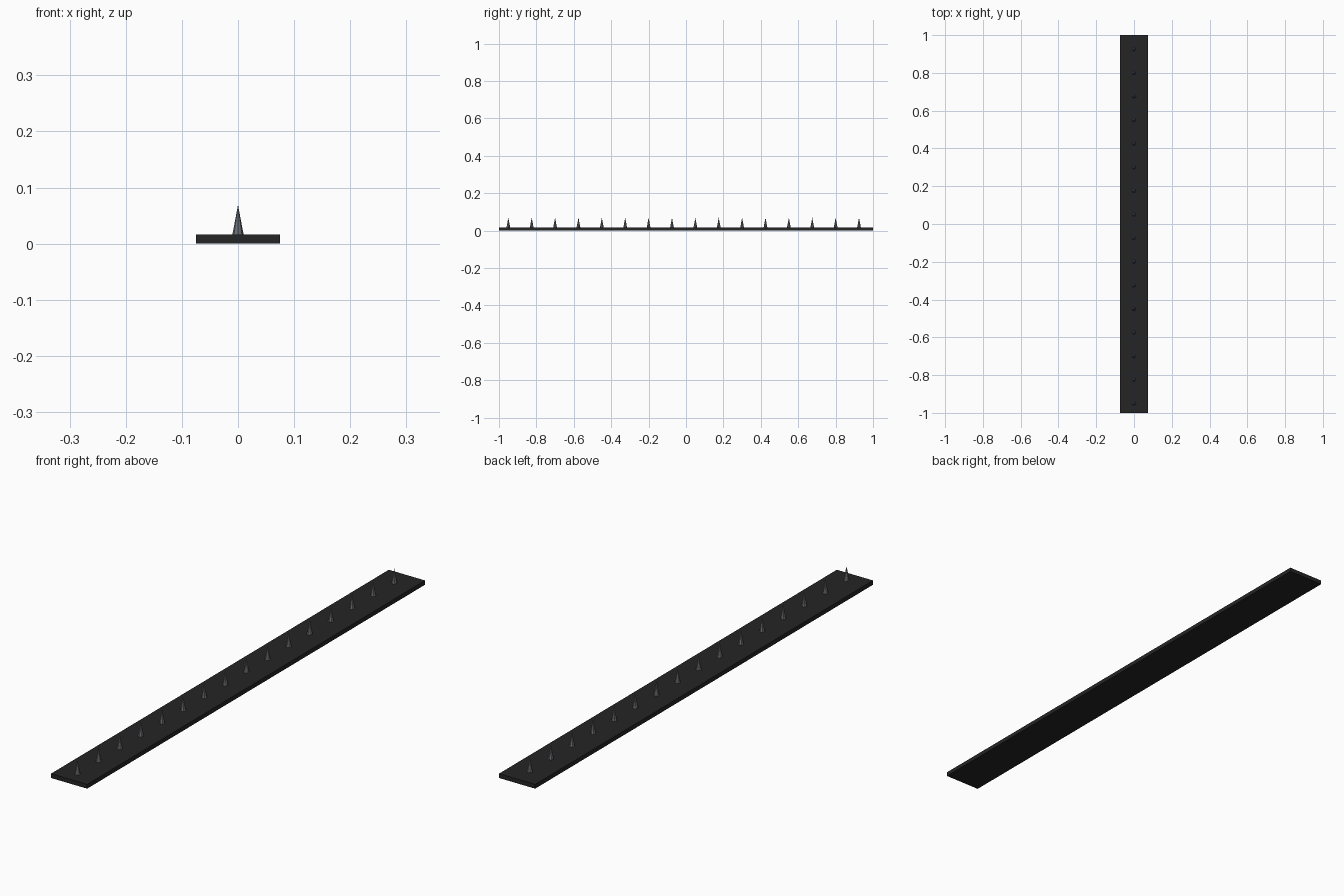
import bpy

if "Cube" in bpy.data.objects:
    bpy.data.objects.remove(bpy.data.objects["Cube"])


def material(name, rgb):
    m = bpy.data.materials.new(name)
    m.diffuse_color = (*rgb, 1)
    m.use_nodes = True
    m.node_tree.nodes["Principled BSDF"].inputs["Base Color"].default_value = m.diffuse_color
    return m


black = material("matte_black", (0.018, 0.018, 0.018))
steel = material("steel_grey", (0.15, 0.16, 0.175))

LENGTH, WIDTH, THICK = 2.0, 0.15, 0.016
SPIKES, FIRST, STEP = 16, -0.95, 0.125
SPIKE_R, SPIKE_H = 0.01, 0.053

# Flat strip lying on the ground
bpy.ops.mesh.primitive_cube_add(size=1, location=(0, 0, THICK / 2))
strip = bpy.context.object
strip.name = "base_strip"
strip.scale = (WIDTH, LENGTH, THICK)
bpy.ops.object.transform_apply(location=False, rotation=False, scale=True)
strip.data.materials.append(black)

# Row of faceted spikes along the middle
for i in range(SPIKES):
    bpy.ops.mesh.primitive_cone_add(
        vertices=8, radius1=SPIKE_R, radius2=0, depth=SPIKE_H,
        location=(0, FIRST + i * STEP, THICK + SPIKE_H / 2))
    spike = bpy.context.object
    spike.name = f"spike_{i + 1}"
    spike.data.materials.append(steel)
